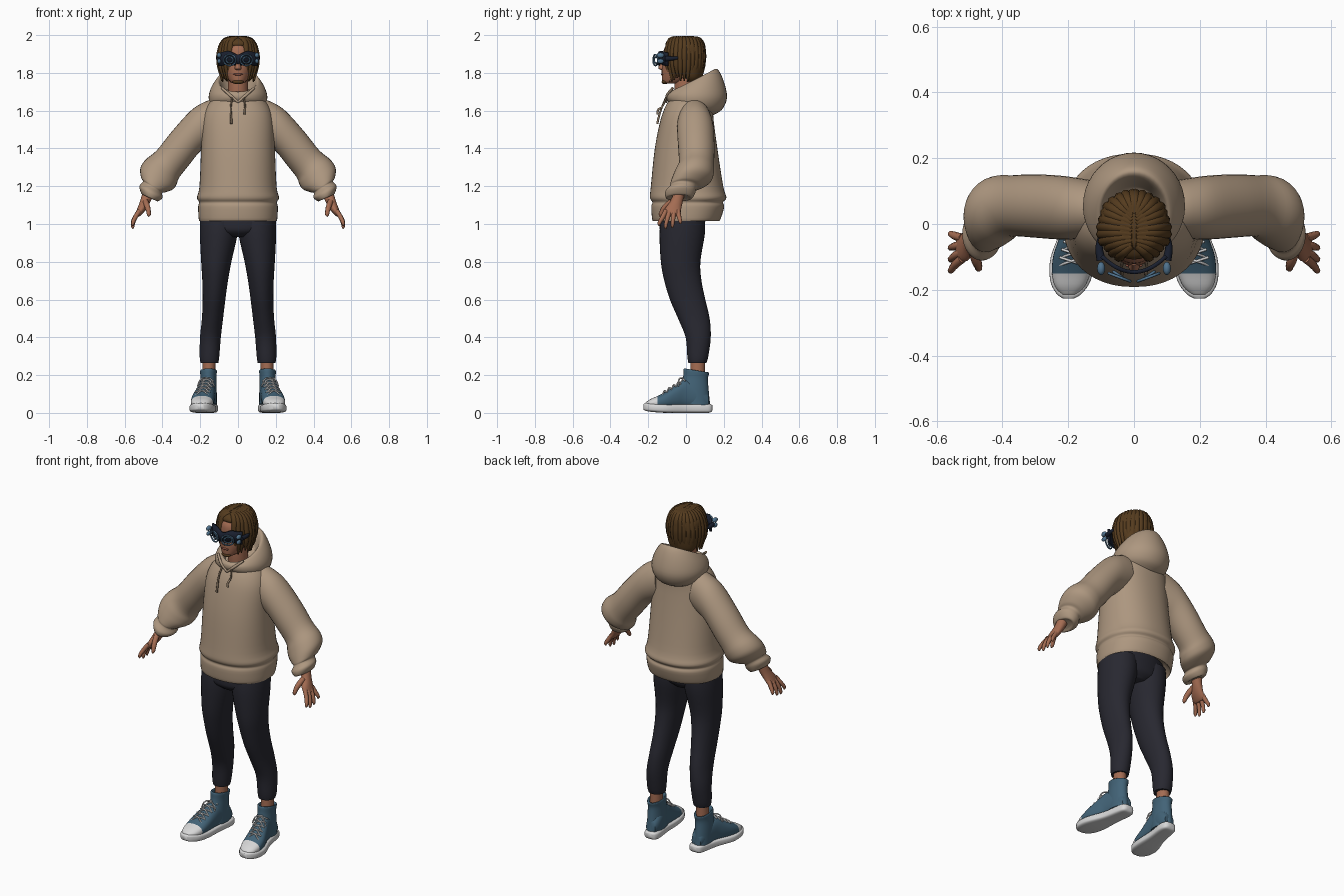
import bpy
import bmesh
import math
import random
from mathutils import Vector

random.seed(4)
if "Cube" in bpy.data.objects:
    bpy.data.objects.remove(bpy.data.objects["Cube"], do_unlink=True)


def material(name, colour):
    mat = bpy.data.materials.new(name)
    mat.use_nodes = True
    mat.diffuse_color = (*colour, 1)
    mat.node_tree.nodes["Principled BSDF"].inputs["Base Color"].default_value = (*colour, 1)
    return mat


FABRIC = material("tan fleece", (.42, .31, .215))
CORD = material("dark taupe cord", (.25, .18, .12))
PANTS = material("charcoal cloth", (.021, .021, .03))
SKIN = material("skin", (.37, .15, .085))
LIPS = material("lips", (.25, .085, .055))
HAIR = material("brown hair", (.09, .044, .013))
CANVAS = material("blue canvas", (.055, .125, .185))
RUBBER = material("white rubber", (.68, .68, .68))
NAVY = material("navy frame", (.01, .014, .028))
STEEL = material("steel blue rim", (.08, .17, .27))


def mirror(obj):
    obj.modifiers.new("mirror", "MIRROR").use_mirror_merge = False


def finish(name, bm, mats, mirrored=False, angle=60):
    """Turn a bmesh into a smooth shaded object."""
    bmesh.ops.recalc_face_normals(bm, faces=bm.faces)
    mesh = bpy.data.meshes.new(name)
    bm.to_mesh(mesh)
    bm.free()
    for mat in mats:
        mesh.materials.append(mat)
    mesh.shade_smooth()
    mesh.set_sharp_from_angle(angle=math.radians(angle))
    obj = bpy.data.objects.new(name, mesh)
    bpy.context.collection.objects.link(obj)
    if mirrored:
        mirror(obj)
    return obj


def spline(rows, steps):
    """Smooth interpolation between the given cross-sections."""
    rows = [Vector(row) for row in rows]
    result = []
    for i in range(len(rows) - 1):
        a, b = rows[max(i - 1, 0)], rows[i]
        c, d = rows[i + 1], rows[min(i + 2, len(rows) - 1)]
        for k in range(steps):
            t = k / steps
            result.append(b + (c - a) * (t / 2) + (a * 2 - b * 5 + c * 4 - d) * (t * t / 2)
                          + (b * 3 - a - c * 3 + d) * (t ** 3 / 2))
    return result + [rows[-1]]


def loft(name, rows, mats, axis="X", power=1.0, mirrored=False, sides=32, steps=4, rule=None):
    """Skin oval sections. A row is two end points in the side plane (or the
    front plane for axis Y), then the centre and half width along the axis."""
    bm = bmesh.new()
    loops = []
    for u0, v0, u1, v1, centre, width in spline(rows, steps):
        loop = []
        for k in range(sides):
            angle = math.tau * k / sides
            c, s = math.cos(angle), math.sin(angle)
            along = math.copysign(abs(c) ** power, c) / 2 + .5
            across = centre + width * math.copysign(abs(s) ** power, s)
            u, v = u0 + (u1 - u0) * along, v0 + (v1 - v0) * along
            loop.append(bm.verts.new((across, u, v) if axis == "X" else (u, across, v)))
        loops.append(loop)
    for low, high in zip(loops, loops[1:]):
        for k in range(sides):
            n = (k + 1) % sides
            bm.faces.new((low[k], low[n], high[n], high[k]))
    bm.faces.new(loops[0])
    bm.faces.new(loops[-1])
    if rule:
        for face in bm.faces:
            face.material_index = rule(face.calc_center_median())
    return finish(name, bm, mats, mirrored)


def level(rows, centre=None):
    """Horizontal sections: height, front, back, (centre), half width."""
    return [(r[1], r[0], r[2], r[0], r[3] if len(r) > 4 else 0, r[-1]) for r in rows]


def strands(name, paths, mat, mirrored=False):
    """Round tapered tubes; each path is a list of (point, radius)."""
    curve = bpy.data.curves.new(name, "CURVE")
    curve.dimensions = "3D"
    curve.bevel_depth = 1
    curve.bevel_resolution = 2
    curve.resolution_u = 5
    curve.use_fill_caps = True
    for path in paths:
        line = curve.splines.new("BEZIER")
        line.bezier_points.add(len(path) - 1)
        for knot, (point, radius) in zip(line.bezier_points, path):
            knot.co = point
            knot.radius = radius
            knot.handle_left_type = knot.handle_right_type = "AUTO"
    curve.materials.append(mat)
    obj = bpy.data.objects.new(name, curve)
    bpy.context.collection.objects.link(obj)
    if mirrored:
        mirror(obj)


def ball(name, place, size, mat, mirrored=False):
    bm = bmesh.new()
    bmesh.ops.create_uvsphere(bm, u_segments=20, v_segments=12, radius=1)
    for v in bm.verts:
        v.co = Vector(a * b + c for a, b, c in zip(v.co, size, place))
    finish(name, bm, [mat], mirrored)


# Hooded top: body with ribbed hem, sleeves with cuffs, folded hood, cords
loft("hoodie_body", level([
    (1.07, -.14, .13, .17), (1.03, -.165, .165, .195), (1.02, -.178, .18, .207),
    (1.09, -.184, .202, .211), (1.115, -.178, .196, .206), (1.14, -.191, .214, .217),
    (1.2, -.186, .197, .204), (1.4, -.165, .166, .195), (1.55, -.135, .146, .187),
    (1.63, -.105, .14, .16), (1.68, -.07, .11, .11)]), [FABRIC], power=.9, sides=48)
loft("sleeves", [
    (.13, 1.66, .1, 1.44, .045, .085), (.18, 1.645, .15, 1.415, .047, .092),
    (.25, 1.6, .2, 1.385, .05, .097), (.35, 1.49, .265, 1.305, .055, .096),
    (.43, 1.39, .312, 1.245, .055, .093), (.49, 1.34, .325, 1.21, .045, .103),
    (.517, 1.295, .345, 1.183, .03, .104), (.513, 1.245, .385, 1.168, 0, .085),
    (.503, 1.225, .402, 1.163, -.015, .072), (.522, 1.2, .4, 1.138, -.03, .08),
    (.511, 1.16, .425, 1.12, -.036, .07), (.497, 1.155, .44, 1.13, -.036, .05)],
    [FABRIC], axis="Y", mirrored=True)
loft("hood", [
    (-.09, 1.64, .14, 1.575, 0, .125), (-.105, 1.665, .19, 1.605, 0, .148),
    (-.105, 1.685, .217, 1.67, 0, .155), (-.097, 1.695, .2, 1.755, 0, .14),
    (-.088, 1.7, .168, 1.818, 0, .112), (-.075, 1.69, .14, 1.805, 0, .096),
    (-.06, 1.67, .11, 1.72, 0, .08)], [FABRIC], sides=40)
strands("hood_seam", [[((0, -.105, 1.645), .006), ((s * .04, -.1, 1.68), .008),
                       ((s * .085, -.07, 1.72), .007)] for s in (-1, 1)], FABRIC)
strands("drawstrings", [[((s * .03, -.105, 1.672), .005), ((s * .038, -.127, 1.62), .005),
                         ((s * .036, -.147, low), .006), ((s * .036, -.152, low - .025), .006)]
                        for s, low in ((-1, 1.555), (1, 1.605))], CORD)

# Trousers
loft("hips", level([(.93, -.1, .06, .06), (.96, -.135, .09, .17), (1.0, -.14, .1, .197),
                    (1.08, -.13, .11, .195)]), [PANTS])
loft("trouser_legs", level([
    (1.04, -.13, .1, .1, .1), (.95, -.14, .1, .102, .1), (.8, -.133, .076, .115, .08),
    (.7, -.115, .082, .121, .068), (.6, -.085, .102, .127, .06), (.5, -.042, .125, .135, .056),
    (.4, -.002, .131, .146, .055), (.3, .007, .118, .151, .052), (.265, .012, .108, .151, .047)]),
    [PANTS], mirrored=True)
loft("ankles", level([(.16, .02, .1, .155, .034), (.29, .025, .1, .153, .034)]), [SKIN], mirrored=True)

# Shoes: sole, foot with toe cap, high collar, laces
loft("shoe_soles", [
    (.14, .015, .14, .04, .15, .02), (.128, .002, .128, .046, .15, .037),
    (.09, 0, .09, .048, .152, .046), (0, 0, 0, .046, .166, .05),
    (-.1, 0, -.1, .046, .186, .067), (-.17, .004, -.17, .05, .193, .062),
    (-.21, .01, -.21, .052, .197, .04), (-.226, .018, -.226, .046, .199, .018)],
    [RUBBER], power=.5, mirrored=True)
loft("shoe_uppers", [
    (.12, .03, .12, .1, .152, .03), (.08, .02, .08, .15, .154, .043), (0, .02, 0, .178, .165, .047),
    (-.05, .02, -.05, .15, .176, .054), (-.1, .02, -.1, .117, .186, .06),
    (-.15, .02, -.15, .09, .191, .058), (-.19, .025, -.19, .072, .195, .045),
    (-.215, .03, -.215, .054, .198, .022)], [CANVAS, RUBBER], power=.85, mirrored=True,
    rule=lambda p: int(p.y < -.145))
loft("shoe_collars", [
    (-.03, .05, .128, .04, .157, .045), (-.03, .13, .12, .12, .158, .044),
    (-.015, .19, .116, .18, .157, .042), (-.012, .232, .123, .212, .156, .044),
    (.002, .228, .108, .21, .156, .034), (.01, .19, .1, .18, .156, .03)], [CANVAS], mirrored=True)
laces = []
for i in range(5):
    y = -.125 + i * .024
    top = .104 + (y + .125) * .62
    mid = .19 - (y + .125) * .25
    for s in (-1, 1):
        laces.append([((mid - s * .036, y, top - .012), .004), ((mid, y + .012, top + .014), .004),
                      ((mid + s * .036, y + .024, top + .006), .004)])
for s in (-1, 1):
    laces.append([((.17, -.015, .185), .004), ((.17 + s * .025, -.035, .18), .004),
                  ((.17 + s * .045, -.04, .14), .004)])
strands("shoe_laces", laces, RUBBER, mirrored=True)

# Hands
loft("palms", [
    (.505, 1.17, .452, 1.145, -.037, .03), (.517, 1.125, .47, 1.105, -.052, .034),
    (.53, 1.09, .488, 1.075, -.068, .043), (.541, 1.06, .51, 1.05, -.073, .044),
    (.543, 1.045, .522, 1.04, -.074, .036)], [SKIN], axis="Y", mirrored=True, sides=20)
fingers = [[((.49, -.075, 1.12), .016), ((.478, -.115, 1.085), .015), ((.472, -.135, 1.05), .011),
            ((.473, -.14, 1.04), .004)]]
for base, tip, drop in ((-.106, -.142, .99), (-.085, -.108, .975), (-.063, -.072, .98), (-.042, -.03, 1.0)):
    fingers.append([((.522, base, 1.07), .013), ((.544, (base + tip) / 2, 1.035), .0125),
                    ((.557, tip, drop + .012), .0095), ((.556, tip, drop), .004)])
strands("fingers", fingers, SKIN, mirrored=True)

# Head and face
loft("neck", level([(1.62, -.05, .07, .055), (1.7, -.06, .06, .054), (1.8, -.06, .06, .054)]), [SKIN])
loft("head", level([
    (1.743, -.11, -.05, .02), (1.753, -.124, -.01, .042), (1.79, -.128, .05, .066),
    (1.83, -.128, .07, .077), (1.88, -.122, .082, .082), (1.93, -.115, .08, .078),
    (1.97, -.08, .06, .055)]), [SKIN])
loft("nose", level([(1.815, -.13, -.1, .014), (1.825, -.147, -.1, .018), (1.85, -.138, -.1, .012),
                    (1.885, -.127, -.1, .009)]), [SKIN], sides=16)
ball("mouth", (0, -.126, 1.792), (.026, .007, .006), LIPS)
ball("chin_beard", (0, -.112, 1.752), (.03, .017, .012), HAIR)

# Hair: a solid mass with locks swept from a centre parting
loft("hair_mass", level([
    (1.755, .0, .07, .06), (1.78, -.02, .086, .082), (1.83, -.045, .096, .096),
    (1.88, -.065, .1, .102), (1.925, -.085, .1, .102), (1.95, -.108, .094, .096),
    (1.975, -.095, .075, .076), (1.993, -.055, .04, .04)]), [HAIR])
locks = []
for i in range(13):
    angle = math.radians(-62 + i * 12.5)
    c, s = math.cos(angle), math.sin(angle)
    reach = .096 + random.uniform(-.004, .004)
    end = 1.765 + random.uniform(-.015, .015)
    locks.append([((.004, -.02 + s * .05, 1.984), .012), ((c * .065, -.01 + s * .08, 1.968), .019),
                  ((c * reach, -.01 + s * .1, 1.91), .016), ((c * reach, -.01 + s * .097, 1.84), .016),
                  ((c * reach * .88, -.01 + s * .085, end), .004)])
strands("hair_locks", locks, HAIR, mirrored=True)

# Goggles: wrapped mask, round rims, side lobes and strap
bm = bmesh.new()
columns = []
for i in range(25):
    t = i / 12 - 1
    y = -.152 + .05 * t * t
    rise = .006 * math.cos(t * math.tau)
    columns.append([bm.verts.new((t * .102, y, z)) for z in
                    (1.842 - rise + .012 * (abs(t) < .15), 1.903 - rise + .012 * abs(t))])
for a, b in zip(columns, columns[1:]):
    bm.faces.new((a[0], b[0], b[1], a[1]))
mask = finish("goggle_mask", bm, [NAVY])
mask.modifiers.new("thickness", "SOLIDIFY").thickness = .012
rims = []
for radius, depth in ((.032, -.162), (.018, -.157)):
    ring = [math.tau * k / 16 for k in range(17)]
    rims.append([((.044 + radius * math.cos(a), depth + .012 * math.cos(a),
                   1.868 + radius * .9 * math.sin(a)), .0045) for a in ring])
strands("goggle_rims", rims, STEEL, mirrored=True)
ball("goggle_lobes_upper", (.1, -.135, 1.893), (.012, .02, .014), STEEL, True)
ball("goggle_lobes_lower", (.1, -.135, 1.862), (.01, .018, .013), STEEL, True)
strands("goggle_strap", [[((.1, -.11, 1.875), .014), ((.106, -.07, 1.877), .011),
                          ((.098, -.03, 1.88), .008)]], NAVY, mirrored=True)
